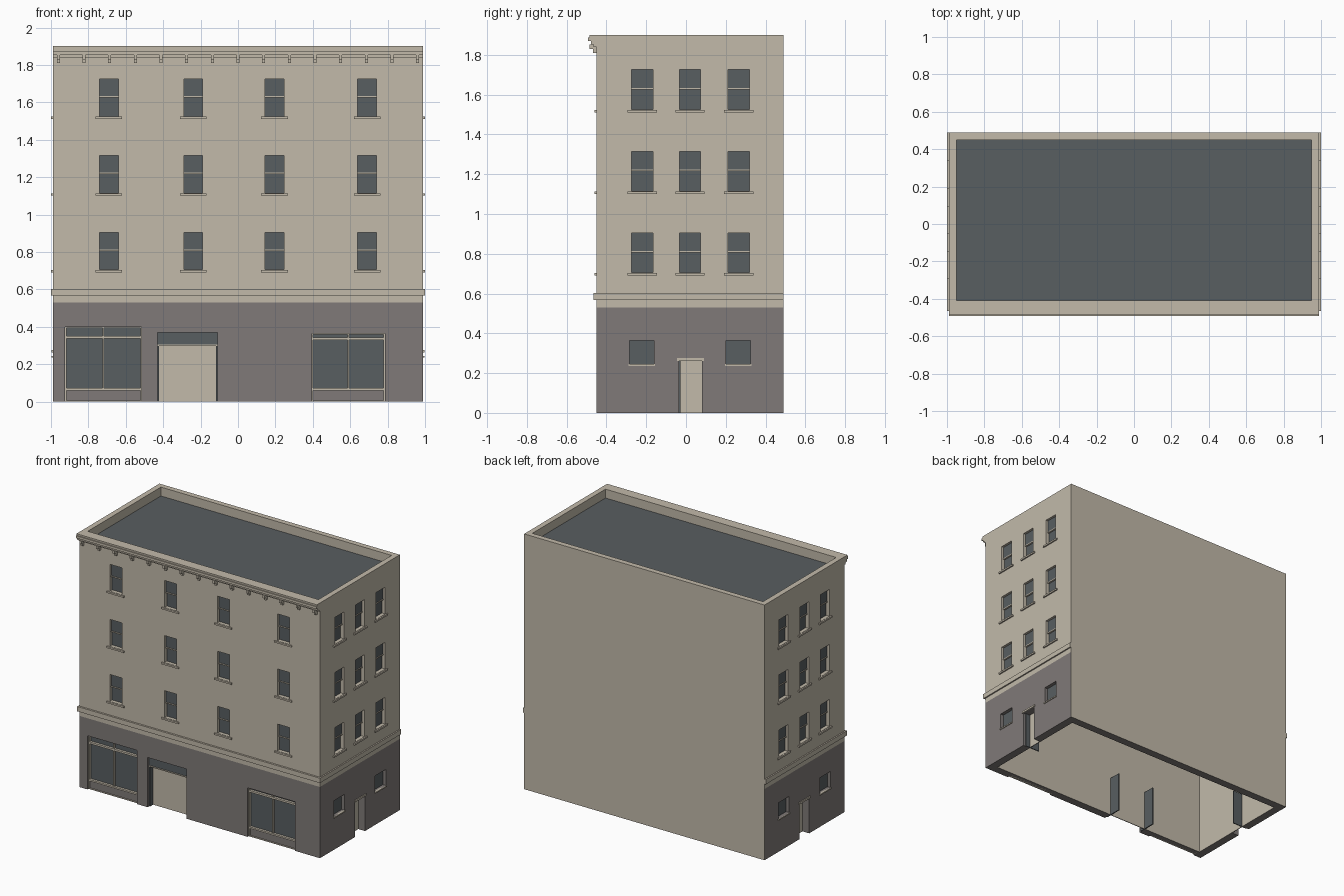
import bpy, bmesh
from mathutils import Vector

cube = bpy.data.objects.get("Cube")
if cube:
    bpy.data.objects.remove(cube, do_unlink=True)


def material(name, rgb):
    m = bpy.data.materials.new(name)
    m.use_nodes = True
    m.diffuse_color = (*rgb, 1)
    bsdf = next(n for n in m.node_tree.nodes if n.type == 'BSDF_PRINCIPLED')
    bsdf.inputs["Base Color"].default_value = (*rgb, 1)
    bsdf.inputs["Roughness"].default_value = 0.8
    return m


CREAM = material("cream_stone", (0.54, 0.49, 0.40))
GREY = material("grey_stone", (0.216, 0.195, 0.188))
SLATE = material("slate_glass", (0.098, 0.112, 0.119))

# Main dimensions
HALF, FRONT, BACK = 0.99, -0.45, 0.49
SPLIT, TOP, ROOF = 0.53, 1.90, 1.83
WALL, PARAPET = 0.06, 0.04
DOOR_DEPTH = 0.055
SIDES = ("left", "right")


def boxes(name, spans, mat):
    """One object made of boxes, each given as (x0, x1, y0, y1, z0, z1)."""
    bm = bmesh.new()
    for x0, x1, y0, y1, z0, z1 in spans:
        new = bmesh.ops.create_cube(bm, size=1)["verts"]
        for v in new:
            v.co = Vector((x1 if v.co.x > 0 else x0,
                           y1 if v.co.y > 0 else y0,
                           z1 if v.co.z > 0 else z0))
    mesh = bpy.data.meshes.new(name)
    bm.to_mesh(mesh)
    bm.free()
    mesh.materials.append(mat)
    obj = bpy.data.objects.new(name, mesh)
    bpy.context.collection.objects.link(obj)
    return obj


def on(wall, u0, u1, z0, z1, d0, d1):
    """Box on a wall: u runs along it, d is depth inward (negative sticks out)."""
    if wall == "front":
        return (u0, u1, FRONT + d0, FRONT + d1, z0, z1)
    if wall == "left":
        return (HALF - d1, HALF - d0, u0, u1, z0, z1)
    return (-HALF + d0, -HALF + d1, u0, u1, z0, z1)


def cut(obj, spans):
    cutter = boxes("cutter", spans, obj.data.materials[0])
    cutter.hide_render = True
    mod = obj.modifiers.new("openings", 'BOOLEAN')
    mod.operation, mod.solver, mod.object = 'DIFFERENCE', 'EXACT', cutter
    graph = bpy.context.evaluated_depsgraph_get()
    result = bpy.data.meshes.new_from_object(obj.evaluated_get(graph))
    obj.modifiers.clear()
    obj.data = result
    bpy.data.objects.remove(cutter, do_unlink=True)


# Sash windows on the three upper floors
pockets, glass, rails, sills = [], [], [], []
layout = [("front", (-0.69, -0.24, 0.195, 0.69), 0.05)]
layout += [(s, (-0.22, 0.02, 0.265), 0.053) for s in SIDES]
for wall, centres, half in layout:
    for z in (0.705, 1.115, 1.525):
        for c in centres:
            a, b, mid, top = c - half, c + half, z + 0.105, z + 0.2
            pockets.append(on(wall, a, b, z, top, -0.05, 0.035))
            glass.append(on(wall, a, b, z, mid, 0.027, 0.036))
            glass.append(on(wall, a, b, mid, top, 0.018, 0.036))
            rails.append(on(wall, a, b, mid - 0.004, mid + 0.004, 0.014, 0.035))
            sills.append(on(wall, a - 0.021, b + 0.021, z - 0.014, z - 0.002,
                            -0.01, 0.01))

# Small ground floor windows on the sides
low_pockets = []
for wall in SIDES:
    for a in (-0.285, 0.2):
        low_pockets.append(on(wall, a, a + 0.125, 0.245, 0.365, -0.05, 0.035))
        glass.append(on(wall, a, a + 0.125, 0.245, 0.365, 0.025, 0.036))
        sills.append(on(wall, a - 0.005, a + 0.13, 0.236, 0.245, -0.006, 0.01))

# Shop windows: kick panel, glass, frame, transom bar and mullion
frames, kicks = [], []
for a, b, top, bar in ((-0.925, -0.515, 0.40, 0.345), (0.395, 0.785, 0.365, 0.337)):
    mid, t = (a + b) / 2, 0.007
    low_pockets.append(on("front", a, b, -0.05, top, -0.05, 0.04))
    kicks.append(on("front", a, b, 0, 0.065, 0.022, 0.041))
    glass.append(on("front", a, b, 0.065, top, 0.03, 0.041))
    for u0, u1, z0, z1 in ((a, a + t, 0, top), (b - t, b, 0, top),
                           (a, b, top - t, top), (a, b, 0, 0.005),
                           (a, b, bar - t, bar + t), (a, b, 0.06, 0.072),
                           (mid - 0.004, mid + 0.004, 0.065, top)):
        frames.append(on("front", u0, u1, z0, z1, 0.012, 0.04))

# Front entrance with glazed transom and open door leaves
low_pockets.append(on("front", -0.43, -0.11, -0.05, 0.37, -0.05, DOOR_DEPTH))
glass.append(on("front", -0.43, -0.11, 0.305, 0.37, 0.02, 0.03))
frames.append(on("front", -0.43, -0.11, 0.297, 0.305, 0.015, 0.035))
leaves = [on("front", u, u + 0.008, 0, 0.297, 0.02, 0.15) for u in (-0.43, -0.118)]

# Side doors with lintels
for wall, hinge in zip(SIDES, (-0.035, 0.073)):
    low_pockets.append(on(wall, -0.035, 0.08, -0.05, 0.262, -0.05, DOOR_DEPTH))
    frames.append(on(wall, -0.045, 0.09, 0.262, 0.276, -0.006, 0.02))
    leaves.append(on(wall, hinge, hinge + 0.007, 0, 0.262, 0.02, 0.14))

# Ground floor walls, hollow and open below
inner = (-HALF + WALL, HALF - WALL, FRONT + WALL, BACK - WALL)
base = boxes("ground_floor_walls", [(-HALF, HALF, FRONT, BACK, 0, SPLIT)], GREY)
cut(base, low_pockets + [(*inner, -0.1, SPLIT + 0.1)])
base.data.materials.append(CREAM)
for p in base.data.polygons:
    c = p.center
    depth = min(HALF - abs(c.x), c.y - FRONT)
    back = p.normal.y > 0.9 and c.y > BACK - 0.01
    inside = depth > 0.05 and abs(p.normal.z) < 0.5
    p.material_index = int(back or inside)

# Upper walls with roof well
upper = boxes("upper_walls", [(-HALF, HALF, FRONT, BACK, SPLIT, TOP)], CREAM)
cut(upper, pockets + [
    (*inner, SPLIT - 0.1, ROOF - 0.04),
    (-HALF + PARAPET, HALF - PARAPET, FRONT + PARAPET, BACK - PARAPET, ROOF, TOP + 0.1)])
boxes("roof_deck", [(-HALF + PARAPET, HALF - PARAPET, FRONT + PARAPET,
                     BACK - PARAPET, ROOF - 0.01, ROOF + 0.004)], SLATE)

# Belt course round the front and sides
belt = [on("front", -1.0, 1.0, 0.567, 0.603, -0.014, 0.01)]
belt += [on(s, FRONT, BACK, 0.567, 0.603, -0.01, 0.01) for s in SIDES]
boxes("belt_course", belt, CREAM)

# Stepped cornice with brackets
cornice = [on("front", -HALF, HALF, z0, z1, -d, 0.01)
           for z0, z1, d in ((1.84, 1.853, 0.014), (1.853, 1.87, 0.028),
                             (1.87, 1.888, 0.043), (1.888, TOP, 0.036))]
boxes("cornice", cornice, CREAM)
brackets = []
for i in range(15):
    x = -0.96 + i * 1.92 / 14
    brackets.append(on("front", x - 0.008, x + 0.008, 1.83, 1.853, -0.034, 0.01))
    brackets.append(on("front", x - 0.008, x + 0.008, 1.81, 1.83, -0.018, 0.01))
boxes("cornice_brackets", brackets, CREAM)

boxes("window_glass", glass, SLATE)
boxes("window_rails", rails, CREAM)
boxes("window_sills", sills, CREAM)
boxes("shopfront_frames", frames, CREAM)
boxes("shopfront_kick_panels", kicks, GREY)
boxes("door_leaves", leaves, SLATE)
